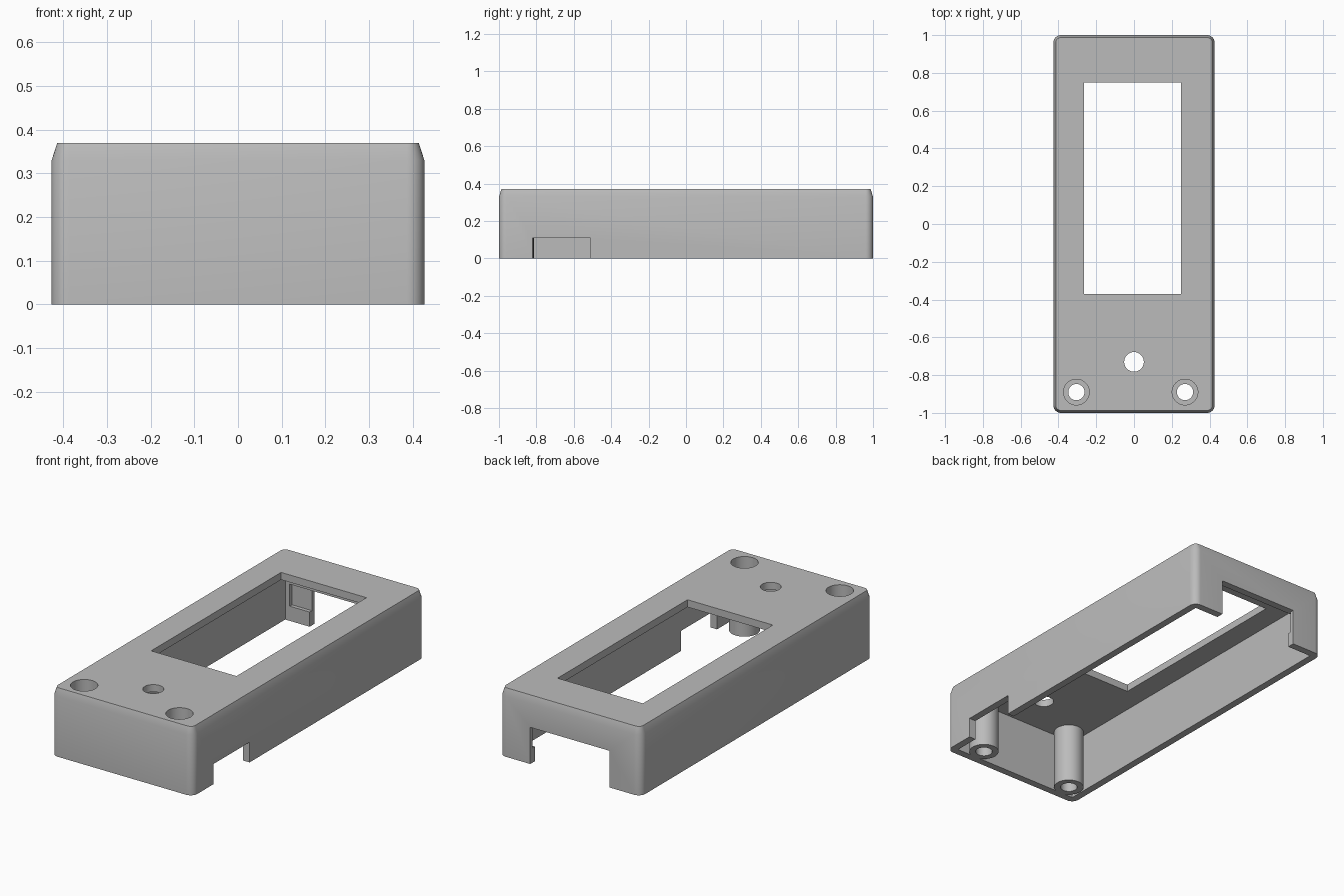
import bpy, bmesh, math

cube = bpy.data.objects.get("Cube")
if cube:
    bpy.data.objects.remove(cube, do_unlink=True)

HX, HY, H = 0.427, 1.0, 0.37     # half width, half length, height
WALL, ROOF = 0.04, 0.04          # wall and top thickness

grey = bpy.data.materials.new("plastic_grey")
grey.use_nodes = True
colour = (0.5, 0.5, 0.5, 1)
grey.diffuse_color = colour
grey.node_tree.nodes["Principled BSDF"].inputs["Base Color"].default_value = colour


def make_object(name, bm):
    bmesh.ops.recalc_face_normals(bm, faces=bm.faces)
    mesh = bpy.data.meshes.new(name)
    bm.to_mesh(mesh)
    bm.free()
    mesh.materials.append(grey)
    obj = bpy.data.objects.new(name, mesh)
    bpy.context.collection.objects.link(obj)
    return obj


def box(name, x0, x1, y0, y1, z0, z1):
    bm = bmesh.new()
    bmesh.ops.create_cube(bm, size=1)
    for v in bm.verts:
        v.co = [lo + (c + 0.5) * (hi - lo)
                for c, lo, hi in zip(v.co, (x0, y0, z0), (x1, y1, z1))]
    return make_object(name, bm)


def cylinder(name, x, y, r, z0, z1):
    bm = bmesh.new()
    bmesh.ops.create_cone(bm, cap_ends=True, segments=48, radius1=r, radius2=r, depth=z1 - z0)
    bmesh.ops.translate(bm, verts=bm.verts, vec=(x, y, (z0 + z1) / 2))
    return make_object(name, bm)


def rounded_ring(bm, inset, z, radius=0.04, steps=8):
    verts = []
    for i, (sx, sy) in enumerate(((1, 1), (-1, 1), (-1, -1), (1, -1))):
        for s in range(steps + 1):
            a = math.pi / 2 * (i + s / steps)
            r = radius - inset
            verts.append(bm.verts.new((sx * (HX - radius) + r * math.cos(a),
                                       sy * (HY - radius) + r * math.sin(a), z)))
    return verts


# Outer body: rounded rectangle with a steep chamfer at the top
bm = bmesh.new()
rings = [rounded_ring(bm, 0, 0), rounded_ring(bm, 0, H - 0.04), rounded_ring(bm, 0.013, H)]
for low, high in zip(rings, rings[1:]):
    for i in range(len(low)):
        j = (i + 1) % len(low)
        bm.faces.new((low[i], low[j], high[j], high[i]))
bm.faces.new(rings[0])
bm.faces.new(rings[-1])
enclosure = make_object("enclosure", bm)


def apply_boolean(tool, operation):
    mod = enclosure.modifiers.new(tool.name, "BOOLEAN")
    mod.operation, mod.solver, mod.object = operation, "EXACT", tool
    bpy.context.view_layer.objects.active = enclosure
    bpy.ops.object.modifier_apply(modifier=mod.name)
    bpy.data.objects.remove(tool, do_unlink=True)


# Hollow inside, then the two screw posts
apply_boolean(box("cavity", WALL - HX, HX - WALL, WALL - HY, HY - WALL, -0.1, H - ROOF), "DIFFERENCE")
posts = [(-0.305, -0.89), (0.27, -0.89)]
for x, y in posts:
    apply_boolean(cylinder("screw_post", x, y, 0.076, 0, H - ROOF / 2), "UNION")

# Openings: display window, side notch, back port with inner pocket, button hole
cutters = [
    box("window", -0.265, 0.25, -0.37, 0.75, 0.2, 0.5),
    box("side_notch", 0.36, 0.5, -0.82, -0.51, -0.1, 0.11),
    box("back_port", -0.24, 0.24, 0.9, 1.1, -0.1, 0.2),
    box("port_pocket", -0.36, 0.36, 0.9, HY - WALL / 2, 0.08, 0.2),
    cylinder("button_hole", 0, -0.73, 0.052, 0.2, 0.5),
]
# Stepped screw holes
for x, y in posts:
    cutters.append(cylinder("screw_hole", x, y, 0.043, -0.1, 0.3))
    cutters.append(cylinder("screw_recess", x, y, 0.068, 0.12, 0.5))
for cutter in cutters:
    apply_boolean(cutter, "DIFFERENCE")

bpy.ops.object.select_all(action="DESELECT")
enclosure.select_set(True)
bpy.context.view_layer.objects.active = enclosure
bpy.ops.object.shade_smooth_by_angle(angle=math.radians(30))
